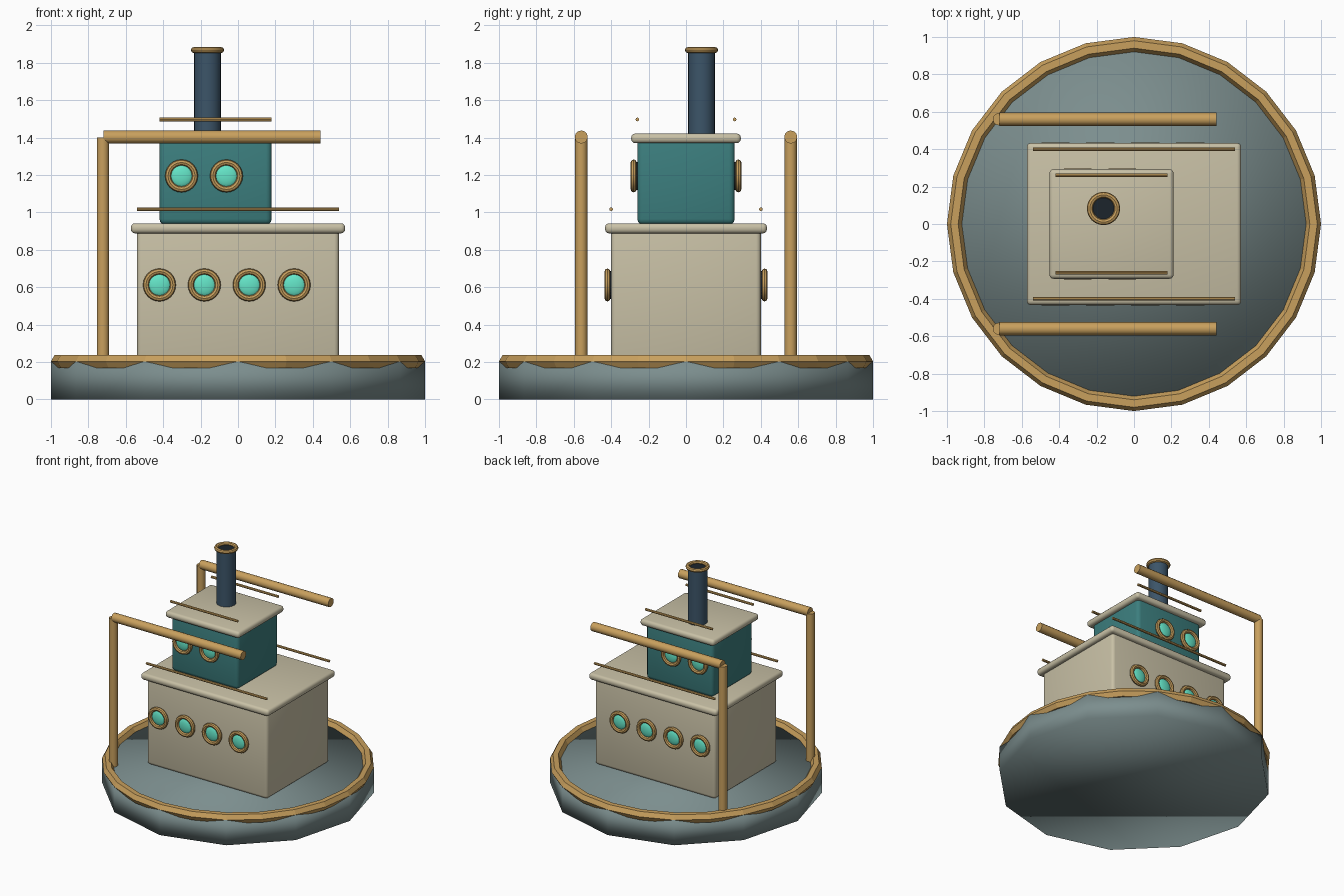
import bpy
from math import pi, radians

if "Cube" in bpy.data.objects:
    bpy.data.objects.remove(bpy.data.objects["Cube"])


def material(name, rgb):
    m = bpy.data.materials.new(name)
    m.diffuse_color = (*rgb, 1)
    m.use_nodes = True
    m.node_tree.nodes["Principled BSDF"].inputs["Base Color"].default_value = m.diffuse_color
    return m


BRASS = material("brass", (0.58, 0.35, 0.11))
CREAM = material("cream", (0.58, 0.53, 0.38))
TEAL = material("teal", (0.045, 0.21, 0.21))
SLATE = material("slate", (0.045, 0.09, 0.14))
HULL = material("hull_grey", (0.20, 0.27, 0.27))
DARK = material("dark", (0.012, 0.018, 0.025))
GLASS = material("glass", (0.13, 0.79, 0.58))


def finish(name, mat, smooth=True):
    o = bpy.context.object
    o.name = name
    o.data.materials.append(mat)
    if smooth:
        bpy.ops.object.shade_smooth_by_angle(angle=radians(40))
    return o


def box(name, mat, lo, hi, bevel):
    mid = [(a + b) / 2 for a, b in zip(lo, hi)]
    bpy.ops.mesh.primitive_cube_add(size=1, location=mid)
    o = bpy.context.object
    o.scale = [b - a for a, b in zip(lo, hi)]
    bpy.ops.object.transform_apply(location=False, rotation=False, scale=True)
    mod = o.modifiers.new("bevel", 'BEVEL')
    mod.width, mod.segments = bevel, 3
    bpy.ops.object.modifier_apply(modifier="bevel")
    return finish(name, mat)


def rod(name, mat, centre, radius, length, axis='Z', sides=16):
    rot = {'X': (0, pi / 2, 0), 'Y': (pi / 2, 0, 0), 'Z': (0, 0, 0)}[axis]
    bpy.ops.mesh.primitive_cylinder_add(vertices=sides, radius=radius, depth=length,
                                        location=centre, rotation=rot)
    return finish(name, mat)


def ring(name, centre, major, minor, rot=(0, 0, 0), segs=(24, 8), smooth=True):
    bpy.ops.mesh.primitive_torus_add(major_radius=major, minor_radius=minor,
                                     major_segments=segs[0], minor_segments=segs[1],
                                     location=centre, rotation=rot)
    return finish(name, BRASS, smooth)


def porthole(name, x, wall, z, side):
    # dark backing, brass ring and glass dome
    rod(name + "_backing", DARK, (x, side * (wall + 0.006), z), 0.075, 0.024, 'Y', 20)
    ring(name + "_ring", (x, side * (wall + 0.02), z), 0.072, 0.016, (pi / 2, 0, 0))
    bpy.ops.mesh.primitive_uv_sphere_add(segments=16, ring_count=8, radius=1,
                                         location=(x, side * (wall + 0.012), z))
    bpy.context.object.scale = (0.06, 0.02, 0.06)
    finish(name + "_glass", GLASS)


# Hull: twelve-sided drum, smoothed right across its edges
bpy.ops.mesh.primitive_cylinder_add(vertices=12, radius=1, depth=0.205, location=(0, 0, 0.1025))
bpy.ops.object.shade_smooth()
finish("hull", HULL, smooth=False)

# Deck rim
ring("deck_rim", (0, 0, 0.204), 0.96, 0.04, segs=(24, 6), smooth=False)

# Cabins and roofs
box("lower_cabin", CREAM, (-0.54, -0.40, 0.20), (0.54, 0.40, 0.92), 0.025)
box("lower_roof", CREAM, (-0.573, -0.433, 0.888), (0.573, 0.433, 0.942), 0.022)
box("upper_cabin", TEAL, (-0.42, -0.26, 0.935), (0.18, 0.26, 1.40), 0.03)
box("upper_roof", CREAM, (-0.452, -0.293, 1.37), (0.212, 0.293, 1.422), 0.022)

# Funnel
rod("funnel", SLATE, (-0.163, 0.083, 1.63), 0.072, 0.46, sides=20)
rod("funnel_opening", DARK, (-0.163, 0.083, 1.857), 0.07, 0.012, sides=20)
ring("funnel_ring", (-0.163, 0.083, 1.868), 0.073, 0.016)

# Parts repeated on the front and back sides
for side, tag in ((-1, "front"), (1, "back")):
    for i in range(4):
        porthole(f"{tag}_lower_porthole_{i + 1}", -0.42 + 0.24 * i, 0.40, 0.612, side)
    for i in range(2):
        porthole(f"{tag}_upper_porthole_{i + 1}", -0.302 + 0.24 * i, 0.26, 1.195, side)
    rod(f"{tag}_lower_rail", BRASS, (0, side * 0.40, 1.017), 0.01, 1.08, 'X', 8)
    rod(f"{tag}_upper_rail", BRASS, (-0.12, side * 0.26, 1.497), 0.01, 0.60, 'X', 8)
    rod(f"{tag}_davit_post", BRASS, (-0.722, side * 0.56, 0.80), 0.033, 1.20, 'Z', 12)
    rod(f"{tag}_davit_beam", BRASS, (-0.14, side * 0.56, 1.403), 0.035, 1.16, 'X', 12)
